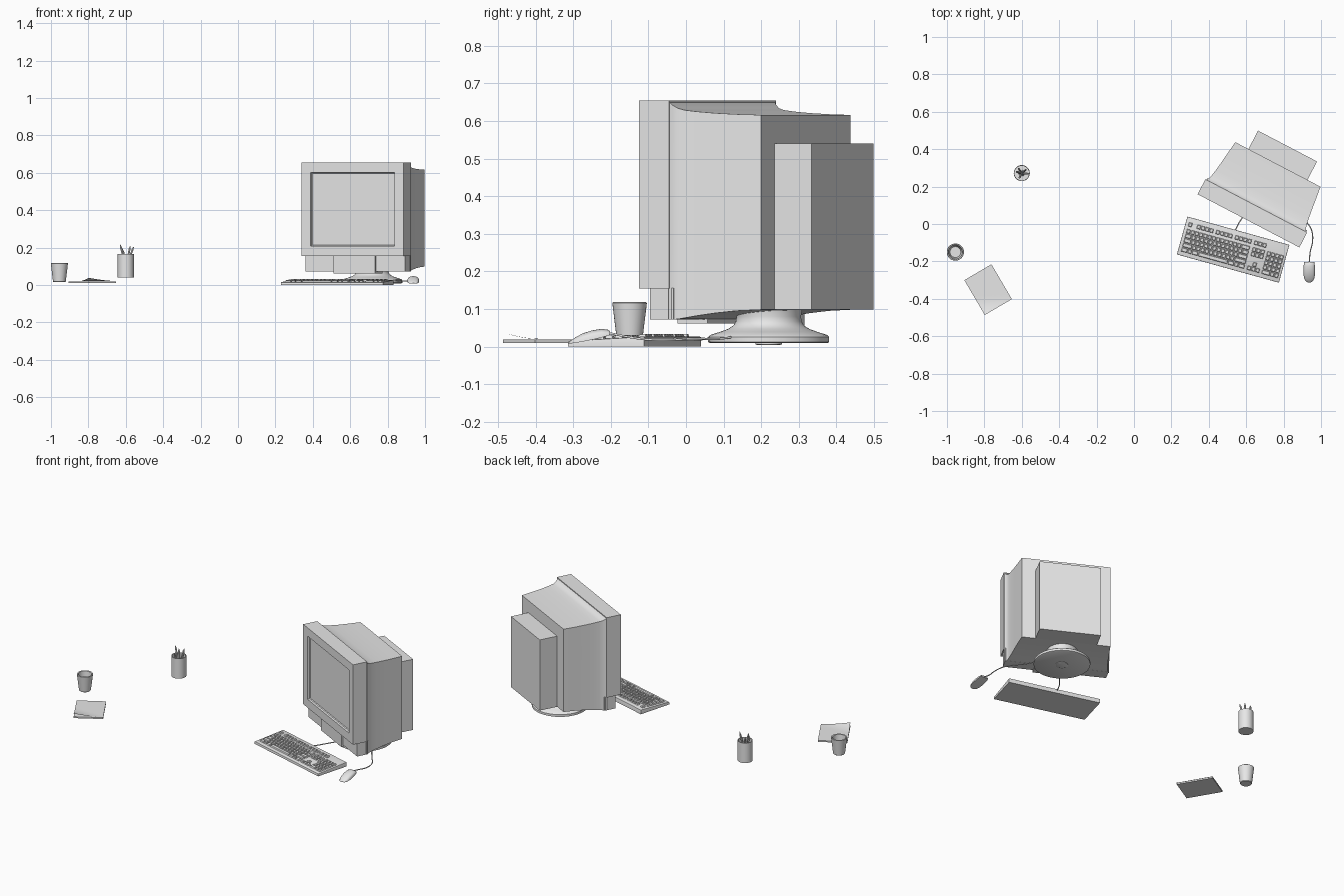
import bpy, bmesh, math
from mathutils import Matrix, Vector

cube = bpy.data.objects.get("Cube")
if cube:
    bpy.data.objects.remove(cube)

grey = bpy.data.materials.new("light_grey")
grey.use_nodes = True
grey.diffuse_color = (0.8, 0.8, 0.8, 1)
grey.node_tree.nodes["Principled BSDF"].inputs["Base Color"].default_value = (0.8, 0.8, 0.8, 1)


def place(x, y, degrees=0):
    return Matrix.Translation((x, y, 0)) @ Matrix.Rotation(math.radians(degrees), 4, "Z")


def finish(name, bm, matrix, normals=True):
    """Turn a bmesh into an object, smooth except at sharp edges."""
    if normals:
        bmesh.ops.recalc_face_normals(bm, faces=bm.faces)
    for f in bm.faces:
        f.smooth = True
    for e in bm.edges:
        e.smooth = e.calc_face_angle(0) < math.radians(32)
    mesh = bpy.data.meshes.new(name)
    bm.to_mesh(mesh)
    bm.free()
    mesh.materials.append(grey)
    ob = bpy.data.objects.new(name, mesh)
    ob.matrix_world = matrix
    bpy.context.collection.objects.link(ob)
    return ob


def loft(bm, rings):
    """Skin closed rings of points and cap both ends."""
    loops = [[bm.verts.new(p) for p in ring] for ring in rings]
    n = len(loops[0])
    for a, b in zip(loops, loops[1:]):
        for i in range(n):
            j = (i + 1) % n
            bm.faces.new((a[i], a[j], b[j], b[i]))
    bm.faces.new(loops[0][::-1])
    bm.faces.new(loops[-1])


def section(y, half, z0, z1):
    return [(-half, y, z0), (half, y, z0), (half, y, z1), (-half, y, z1)]


def box(name, matrix, half, y0, y1, z0, z1):
    bm = bmesh.new()
    loft(bm, [section(y0, half, z0, z1), section(y1, half, z0, z1)])
    return finish(name, bm, matrix)


def lathe(name, matrix, profile, n=32):
    bm = bmesh.new()
    loft(bm, [[(r * math.cos(math.tau * i / n), r * math.sin(math.tau * i / n), z)
               for i in range(n)] for r, z in profile])
    return finish(name, bm, matrix)


def cable(name, points, radius=0.003):
    curve = bpy.data.curves.new(name, "CURVE")
    curve.dimensions = "3D"
    curve.bevel_depth = radius
    curve.bevel_resolution = 1
    curve.resolution_u = 6
    curve.use_fill_caps = True
    spline = curve.splines.new("BEZIER")
    spline.bezier_points.add(len(points) - 1)
    for bp, p in zip(spline.bezier_points, points):
        bp.co = p
        bp.handle_left_type = bp.handle_right_type = "AUTO"
    curve.materials.append(grey)
    bpy.context.collection.objects.link(bpy.data.objects.new(name, curve))


# Monitor: local frame has the screen facing -y
monitor = place(0.612, 0.017, -27.6)

# Bezel with recessed screen
bm = bmesh.new()
loft(bm, [section(0, 0.307, 0.155, 0.655), section(0.09, 0.307, 0.155, 0.655)])
bmesh.ops.recalc_face_normals(bm, faces=bm.faces)
bm.faces.ensure_lookup_table()
front = min(bm.faces, key=lambda f: f.calc_center_median().y)
bmesh.ops.inset_region(bm, faces=[front], thickness=0.074)
for inset, push in ((0.002, 0.012), (0.006, 0.004)):
    bmesh.ops.inset_region(bm, faces=[front], thickness=inset)
    bmesh.ops.translate(bm, verts=front.verts, vec=(0, push, 0))
finish("monitor_bezel", bm, monitor)

# Housing flares into the bezel and tapers to the back
bm = bmesh.new()
loft(bm, [section(*s) for s in (
    (0.088, 0.305, 0.072, 0.652), (0.096, 0.298, 0.072, 0.642),
    (0.108, 0.291, 0.073, 0.634), (0.125, 0.286, 0.076, 0.629),
    (0.16, 0.28, 0.082, 0.625), (0.21, 0.273, 0.089, 0.621),
    (0.27, 0.266, 0.095, 0.618), (0.34, 0.257, 0.098, 0.616))])
finish("monitor_housing", bm, monitor)
box("tube_cover", monitor, 0.178, 0.335, 0.451, 0.098, 0.54)
box("monitor_chin", monitor, 0.3, 0.03, 0.1, 0.072, 0.156)
box("control_panel", monitor, 0.125, 0.02, 0.11, 0.062, 0.156)

# Swivel stand
stand = monitor @ Matrix.Translation((0, 0.229, 0))
lathe("stand_base", stand, [(0.155, 0.009), (0.161, 0.012), (0.161, 0.026), (0.155, 0.031),
                            (0.13, 0.039), (0.108, 0.047), (0.094, 0.056), (0.088, 0.066),
                            (0.086, 0.08), (0.09, 0.1)], 48)
lathe("stand_pivot", stand, [(0.03, 0.004), (0.035, 0.006), (0.035, 0.012)])

# Keyboard
keyboard = place(0.53, -0.137, -15.5)


def deck(y):
    return 0.021 + y * 0.055


bm = bmesh.new()
half_w, half_d = 0.283, 0.105
loft(bm, [section(y, half_w, 0, deck(y)) for y in (-half_d, half_d)])
top = [e for e in bm.edges if all(v.co.z > 0.01 for v in e.verts)]
bmesh.ops.bevel(bm, geom=top, offset=0.003, segments=2, affect="EDGES", profile=0.5)
finish("keyboard_case", bm, keyboard)

pitch, depth = 0.0235, 0.0255
keys = bmesh.new()


def key_row(x, y, widths):
    for w in widths:
        x0, x1 = x + 0.0015, x + w * pitch - 0.0015
        rings = []
        for inset, rise in ((0, -0.002), (0.003, 0.008)):
            a, b = x0 + inset, x1 - inset
            c, d = y - 0.0112 + inset, y + 0.0112 - inset
            rings.append([(px, py, deck(py) + rise) for px, py in ((a, c), (b, c), (b, d), (a, d))])
        loft(keys, rings)
        x += w * pitch


left, nav, pad = -0.268, 0.097, 0.178
rows = [0.03 - i * depth for i in range(5)]
key_row(left, 0.067, [1])
for start in (2, 6.5, 11):
    key_row(left + start * pitch, 0.067, [1] * 4)
key_row(nav, 0.067, [1] * 3)
main = ([1] * 13 + [2], [1.5] + [1] * 12 + [1.5], [1.75] + [1] * 11 + [2.25],
        [2.25] + [1] * 10 + [2.75], [1.5, 1, 1.5, 7, 1.5, 1, 1.5])
for y, widths in zip(rows, main):
    key_row(left, y, widths)
    key_row(pad, y, [1] * 4 if y != rows[4] else [2, 1, 1])
for row in (0, 1, 4):
    key_row(nav, rows[row], [1] * 3)
key_row(nav + pitch, rows[3], [1])
finish("keyboard_keys", keys, keyboard)

# Mouse: arched sections from the palm end to the cable end
bm = bmesh.new()
rings = []
for y, half, z0, z1 in ((-0.312, 0.008, 0.008, 0.011), (-0.307, 0.018, 0.008, 0.016),
                        (-0.295, 0.026, 0.01, 0.024), (-0.275, 0.03, 0.013, 0.035),
                        (-0.25, 0.031, 0.018, 0.043), (-0.225, 0.03, 0.024, 0.047),
                        (-0.208, 0.028, 0.029, 0.045), (-0.202, 0.026, 0.031, 0.041)):
    ring = []
    for i in range(13):
        t = math.pi * i / 12
        ring.append((half * math.cos(t), y, z0 + (z1 - z0) * max(0, math.sin(t)) ** 0.6))
    rings.append(ring)
loft(bm, rings)
finish("mouse", bm, place(0.937, 0))

# Cables
cable("mouse_cable", [(0.937, -0.205, 0.036), (0.942, -0.15, 0.025), (0.955, -0.09, 0.018),
                      (0.948, -0.03, 0.018), (0.915, 0.02, 0.022), (0.87, 0.08, 0.02),
                      (0.83, 0.14, 0.028)])
cable("keyboard_cable", [(0.54, -0.035, 0.02), (0.57, 0.02, 0.018), (0.61, 0.07, 0.022),
                         (0.66, 0.13, 0.025)])

# Drinking cup
lathe("cup", place(-0.955, -0.15), [(0.031, 0.015), (0.034, 0.018), (0.046, 0.116), (0.044, 0.118),
                                    (0.038, 0.116), (0.029, 0.022)])

# Pen holder and pens
holder = place(-0.6, 0.272)
lathe("pen_holder", holder, [(0.043, 0.04), (0.043, 0.165), (0.039, 0.165), (0.039, 0.046)])
pens = ((-0.03, 0.008, 0.217), (-0.014, -0.028, 0.186), (0.024, 0.02, 0.208),
        (0.042, -0.004, 0.204), (-0.018, 0.026, 0.195))
for i, (x, y, z) in enumerate(pens):
    tip, foot = Vector((x, y, z)), Vector((-x * 0.4, -y * 0.4, 0.05))
    axis = tip - foot
    turn = axis.to_track_quat("Z", "Y").to_matrix().to_4x4()
    size = axis.length
    lathe(f"pen_{i + 1}", holder @ Matrix.Translation(foot) @ turn,
          [(0.005, 0), (0.005, size - 0.014), (0.0012, size)], 8)

# Notepad with a lifted corner on the top sheet
notepad = place(-0.78, -0.351, 30.4)
hw, hd = 0.084, 0.108
box("notepad", notepad, hw, -hd, hd, 0.01, 0.019)
bm = bmesh.new()
bmesh.ops.create_grid(bm, x_segments=12, y_segments=14, size=1)
for v in bm.verts:
    x, y = v.co.x * hw, v.co.y * hd
    lift = max(0, 0.11 - (x + hw) * 0.55 - (y + hd)) / 0.11
    v.co = (x, y, 0.0205 + 0.018 * lift ** 2)
finish("top_sheet", bm, notepad, normals=False)
